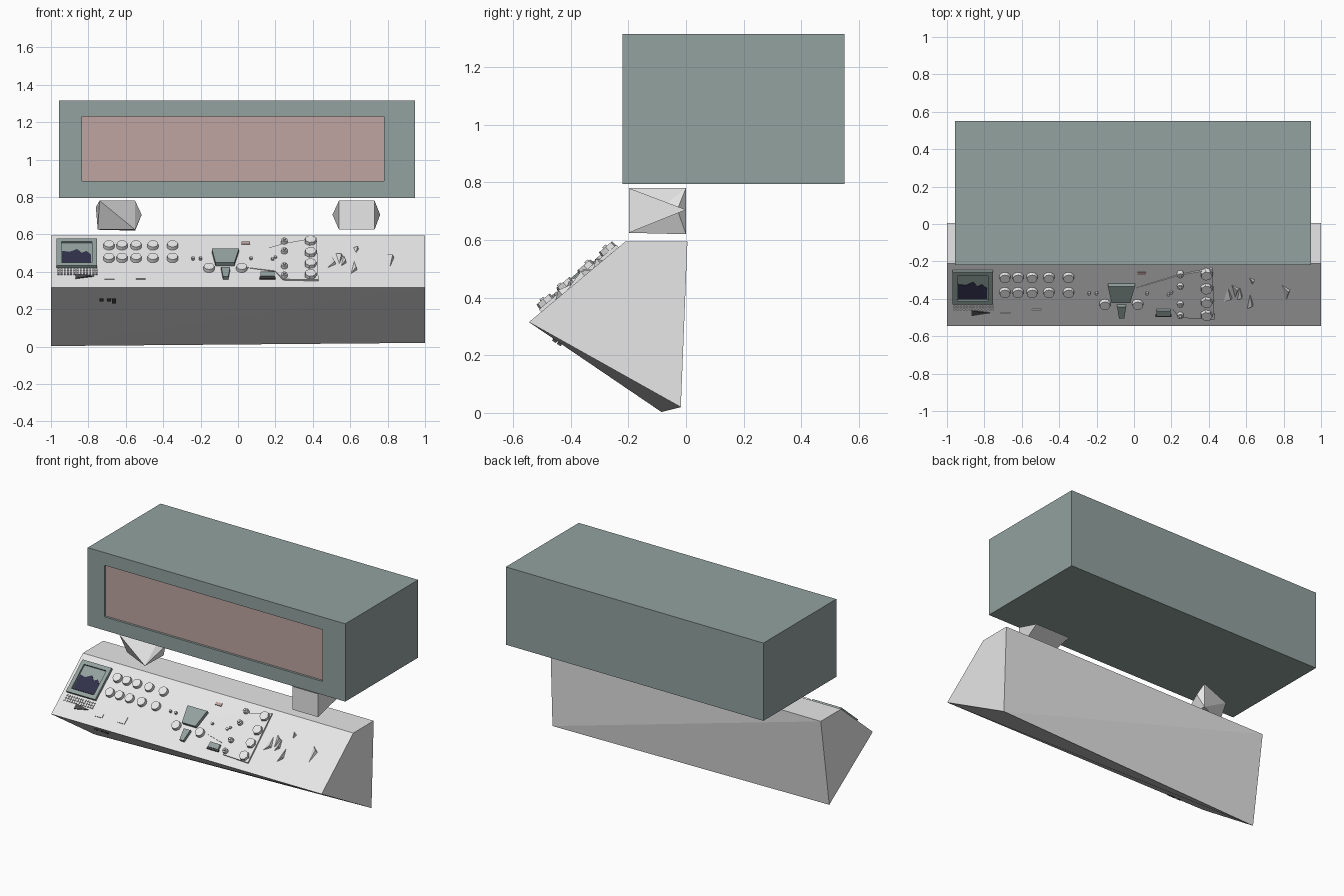
import bpy
import bmesh
from math import cos, sin, tau
from mathutils import Vector

old = bpy.data.objects.get("Cube")
if old:
    bpy.data.objects.remove(old)


def material(name, rgb):
    m = bpy.data.materials.new(name)
    m.use_nodes = True
    m.diffuse_color = (*rgb, 1)
    m.node_tree.nodes["Principled BSDF"].inputs["Base Color"].default_value = (*rgb, 1)
    return m


WHITE = material("console white", (0.8, 0.8, 0.8))
GREEN = material("grey green", (0.29, 0.36, 0.345))
PINK = material("dusty pink", (0.52, 0.375, 0.355))
NAVY = material("dark navy", (0.03, 0.03, 0.07))
DARK = material("dark grey", (0.07, 0.07, 0.07))


def finish(name, bm, *mats):
    bmesh.ops.recalc_face_normals(bm, faces=bm.faces)
    me = bpy.data.meshes.new(name)
    bm.to_mesh(me)
    bm.free()
    for m in mats:
        me.materials.append(m)
    ob = bpy.data.objects.new(name, me)
    bpy.context.collection.objects.link(ob)
    return ob


def bridge(name, bottom, top, mat, split=False):
    """Solid between two matching loops of points."""
    bm = bmesh.new()
    a = [bm.verts.new(p) for p in bottom]
    b = [bm.verts.new(p) for p in top]
    bm.faces.new(a)
    bm.faces.new(b)
    for i in range(len(a)):
        j = (i + 1) % len(a)
        if split:
            bm.faces.new((a[i], a[j], b[i]))
            bm.faces.new((a[j], b[j], b[i]))
        else:
            bm.faces.new((a[i], a[j], b[j], b[i]))
    return finish(name, bm, mat)


def hull(name, points, mat):
    bm = bmesh.new()
    for p in points:
        bm.verts.new(p)
    bmesh.ops.convex_hull(bm, input=bm.verts)
    return finish(name, bm, mat)


# Sloping control face: place by x and z, lifted along its normal
LOW, HIGH = Vector((0, -0.545, 0.315)), Vector((0, -0.21, 0.595))
SLOPE = (HIGH - LOW).normalized()
NORMAL = Vector((0, -SLOPE.z, SLOPE.y))


def on(x, z, h=0.0):
    return LOW + (HIGH - LOW) * ((z - LOW.z) / (HIGH.z - LOW.z)) + NORMAL * h + Vector((x, 0, 0))


def plate(name, pts, h, mat, base=-0.003):
    return bridge(name, [on(x, z, base) for x, z in pts], [on(x, z, h) for x, z in pts], mat)


def rect(x0, x1, z0, z1):
    return [(x0, z0), (x1, z0), (x1, z1), (x0, z1)]


def knob(name, x, z, r, h, mat=WHITE, sides=12):
    ring = [(r * cos(tau * i / sides), r * sin(tau * i / sides)) for i in range(sides)]

    def loop(s, lift):
        return [on(x, z, lift) + Vector((s * u, 0, 0)) + SLOPE * (s * v) for u, v in ring]
    return bridge(name, loop(1, -0.003), loop(0.9, h), mat)


# Console body with a slightly twisted underside
upper = [(-0.545, 0.315), (-0.21, 0.595), (0.005, 0.595)]
bridge("console_body",
       [(1, y, z) for y, z in upper + [(-0.018, 0.02)]],
       [(-1, y, z) for y, z in upper + [(-0.085, 0.003)]], WHITE, split=True)

# Overhead cabinet with a recessed front panel
bm = bmesh.new()
bmesh.ops.create_cube(bm, size=1)
for v in bm.verts:
    v.co = Vector((v.co.x * 1.905 - 0.005, v.co.y * 0.77 + 0.165, v.co.z * 0.52 + 1.055))
bm.normal_update()
front = min(bm.faces, key=lambda f: f.normal.y)
bmesh.ops.inset_individual(bm, faces=[front], thickness=0.1)
for v in front.verts:
    v.co.x = -0.835 if v.co.x < 0 else 0.78
    v.co.z = 0.885 if v.co.z < 1.05 else 1.23
bmesh.ops.inset_individual(bm, faces=[front], thickness=0, depth=0)
for v in front.verts:
    v.co.y += 0.015
front.material_index = 1
finish("overhead_cabinet", bm, GREEN, PINK)

# Faceted supports between console and cabinet
hull("left_support", [(x, -0.198, z) for x in (0.54, 0.73) for z in (0.625, 0.78)]
     + [(0.505, 0, 0.705), (0.76, 0, 0.705)], WHITE)
hull("right_support", [(-0.74, -0.195, 0.78), (-0.55, 0, 0.78), (-0.515, -0.03, 0.705),
                       (-0.55, -0.198, 0.625), (-0.55, 0, 0.62), (-0.75, -0.1, 0.625),
                       (-0.76, -0.05, 0.745)], WHITE)

# Monitor: backing, frame bars, sky and dark skyline
plate("monitor_base", rect(-0.97, -0.755, 0.42, 0.565), 0.006, GREEN)
for name, bar in (("top", rect(-0.97, -0.755, 0.548, 0.565)), ("bottom", rect(-0.97, -0.755, 0.42, 0.437)),
                  ("right", rect(-0.97, -0.945, 0.437, 0.548)), ("left", rect(-0.78, -0.755, 0.437, 0.548))):
    plate("monitor_frame_" + name, bar, 0.018, GREEN)
plate("monitor_skyline", [(-0.94, 0.44), (-0.785, 0.44), (-0.785, 0.485), (-0.81, 0.505), (-0.835, 0.495),
                          (-0.86, 0.515), (-0.9, 0.5), (-0.94, 0.505)], 0.009, NAVY)

# Keyboard rows below the monitor
for row in range(3):
    for col in range(13):
        x = -0.965 + col * 0.017
        z = 0.412 - row * 0.011
        plate("keyboard_key", rect(x, x + 0.01, z - 0.006, z), 0.006, WHITE)
plate("keyboard_wedge", [(-0.87, 0.385), (-0.77, 0.375), (-0.87, 0.362)], 0.006, DARK)

# Raised fan-shaped control panel
fan = [(0.01, 0.485), (0.24, 0.545), (0.42, 0.575), (0.43, 0.35), (0.24, 0.355), (0.2, 0.4), (0.02, 0.425)]
bridge("fan_panel", [on(x, z, -0.003) for x, z in fan],
       [on(x, z, 0.001 + 0.025 * max(x, 0)) for x, z in fan], WHITE)

# Round gauges and knobs
for x in (-0.69, -0.62, -0.545, -0.455, -0.35):
    for z in (0.535, 0.468):
        knob("gauge", x, z, 0.031, 0.02)
for x in (-0.155, 0.02):
    knob("yoke_gauge", x, 0.415, 0.031, 0.02)
for z in (0.552, 0.5, 0.42, 0.37):
    knob("small_knob", 0.248, z, 0.018, 0.026)
    knob("small_knob_cap", 0.248, z, 0.009, 0.036)
for z in (0.553, 0.49, 0.43, 0.372):
    knob("large_knob", 0.388, z, 0.034, 0.03, sides=7)
for x, z in ((-0.24, 0.465), (-0.2, 0.465), (0.07, 0.465), (0.185, 0.46), (0.2, 0.47)):
    knob("toggle", x, z, 0.009, 0.018, sides=6)

# Control yoke and stem
plate("yoke", [(-0.12, 0.43), (-0.02, 0.43), (0.005, 0.505), (-0.14, 0.505)], 0.024, GREEN)
plate("yoke_stem", [(-0.08, 0.36), (-0.052, 0.36), (-0.042, 0.41), (-0.09, 0.41)], 0.02, GREEN)

# Small plates and switches
plate("pink_label", rect(0.02, 0.065, 0.545, 0.557), 0.006, PINK)
plate("green_switch", rect(0.12, 0.195, 0.367, 0.39), 0.014, GREEN)
plate("switch_base", rect(0.115, 0.2, 0.36, 0.367), 0.01, DARK)
plate("small_label", rect(-0.715, -0.66, 0.358, 0.375), 0.005, WHITE)
plate("card_slot", rect(-0.545, -0.495, 0.36, 0.39), 0.005, WHITE)

# Angular spikes on the left part of the panel
for x, z, w, d in ((0.5, 0.42, 0.05, 0.07), (0.54, 0.5, 0.04, -0.06), (0.565, 0.43, 0.03, 0.06),
                   (0.62, 0.39, 0.035, 0.07), (0.63, 0.53, 0.03, -0.03), (0.81, 0.5, 0.05, -0.08)):
    hull("spike", [on(x - w / 2, z, -0.002), on(x + w / 2, z + d * 0.3, -0.002), on(x, z + d, -0.002),
                   on(x + w / 3, z + d * 0.3, 0.02)], WHITE)

# Switch blocks under the front lip
under = Vector((0, 0.83, -0.56))
out = Vector((0, -0.56, -0.83))
for x, d in ((-0.73, 0.11), (-0.69, 0.11), (-0.662, 0.11), (-0.662, 0.13)):
    centre = LOW + under * d + Vector((x, 0, 0))
    quad = [centre + Vector((u, 0, 0)) + under * v
            for u, v in ((-0.011, -0.008), (0.011, -0.008), (0.011, 0.008), (-0.011, 0.008))]
    bridge("under_switch", [p - out * 0.008 for p in quad], [p + out * 0.008 for p in quad], DARK)
